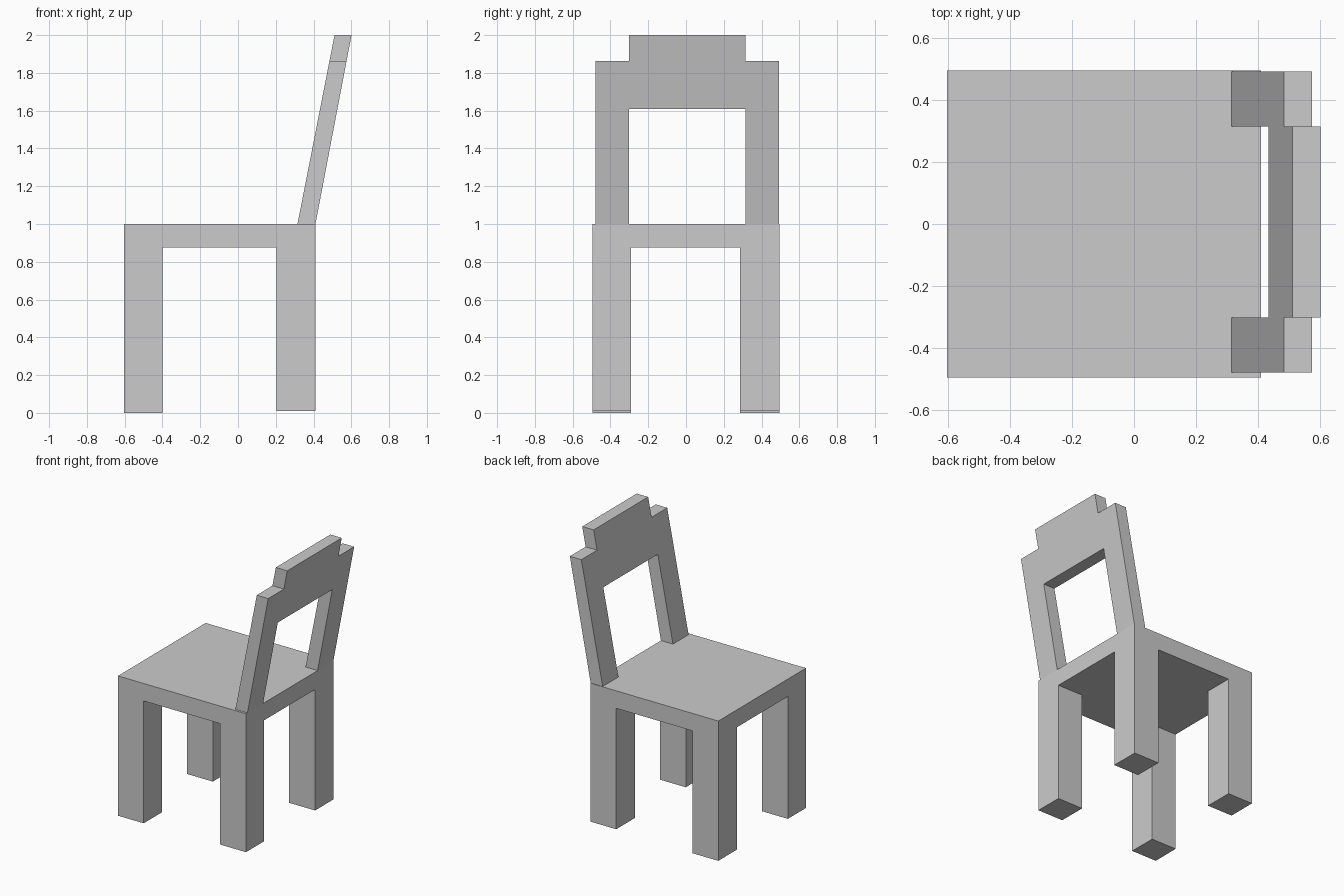
import bpy

if "Cube" in bpy.data.objects:
    bpy.data.objects.remove(bpy.data.objects["Cube"])


def prism(name, bottom, top, y, z):
    """Six-sided block; x ranges at bottom and top may differ, giving a slant."""
    verts = [(x, yy, zz)
             for (x0, x1), zz in ((bottom, z[0]), (top, z[1]))
             for x, yy in ((x0, y[0]), (x1, y[0]), (x1, y[1]), (x0, y[1]))]
    faces = [(3, 2, 1, 0), (4, 5, 6, 7)]
    faces += [(i, (i + 1) % 4, (i + 1) % 4 + 4, i + 4) for i in range(4)]
    mesh = bpy.data.meshes.new(name)
    mesh.from_pydata(verts, [], faces)
    obj = bpy.data.objects.new(name, mesh)
    bpy.context.collection.objects.link(obj)
    return obj


def lean(z):
    """x range of the sloping backrest at height z."""
    return (0.315 + 0.196 * (z - 1), 0.41 + 0.191 * (z - 1))


def leaning_part(name, y, z):
    return prism(name, lean(z[0]), lean(z[1]), y, z)


# Seat slab
SEAT_X = (-0.603, 0.41)
prism("seat", SEAT_X, SEAT_X, (-0.495, 0.496), (0.875, 1.0))

# Four square legs, the rear pair a touch shorter
for side, y in (("right", (-0.495, -0.29)), ("left", (0.286, 0.496))):
    for end, x, foot in (("outer", (-0.603, -0.40), 0.0),
                         ("backrest", (0.205, 0.41), 0.01)):
        prism(f"{side}_{end}_leg", x, x, y, (foot, 0.875))

# Sloping backrest posts
leaning_part("right_back_post", (-0.479, -0.302), (1.0, 1.862))
leaning_part("left_back_post", (0.314, 0.492), (1.0, 1.862))

# Panel between the posts, rising above them
leaning_part("backrest_panel", (-0.302, 0.314), (1.61, 2.0))
